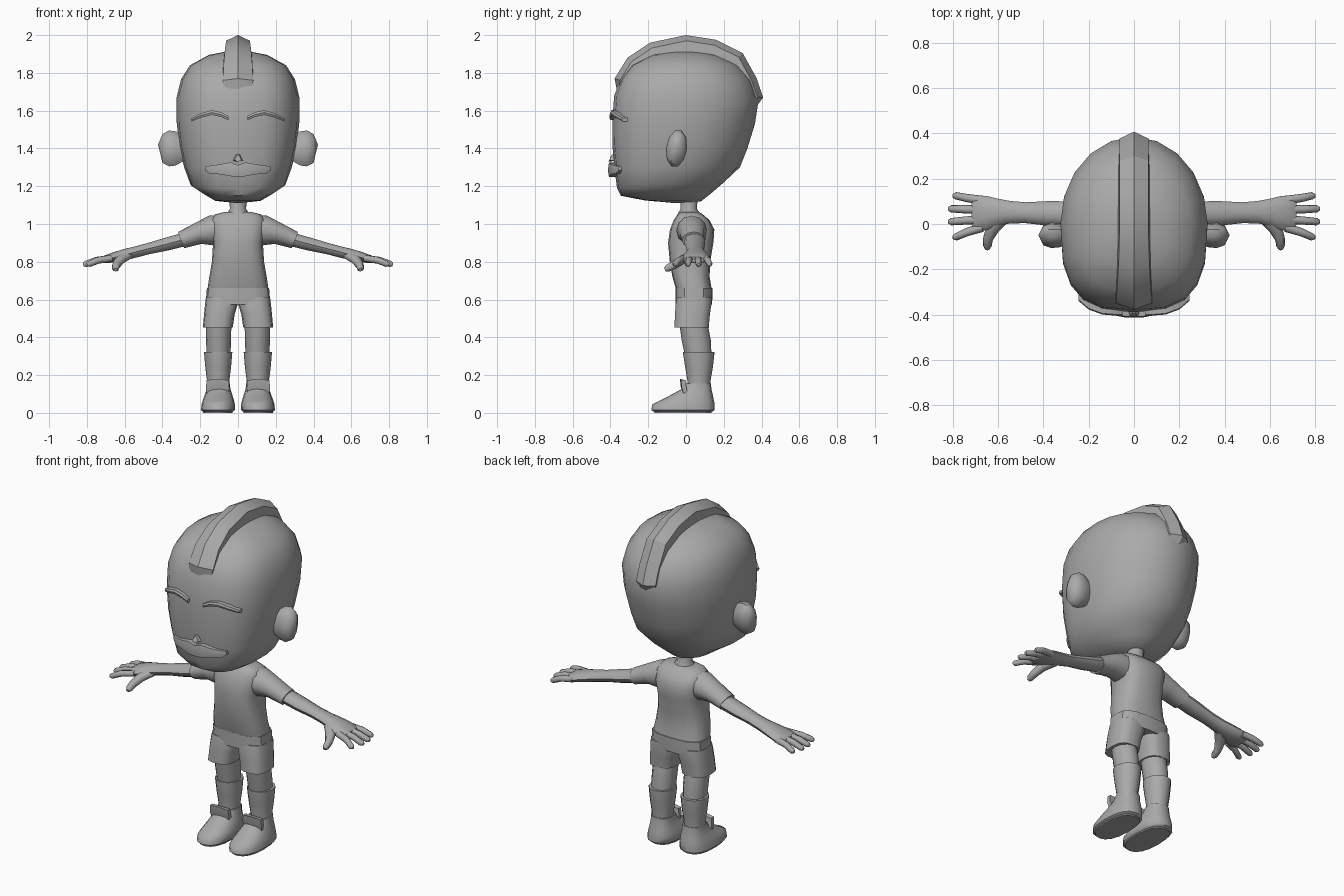
import bpy, bmesh, math
from mathutils import Vector

grey = bpy.data.materials.new("plain grey")
grey.diffuse_color = (0.4, 0.4, 0.4, 1)


def loft(name, rings, angle=40, start=None, end=None):
    """Skin a list of equal-length point rings, closing with caps or pole points."""
    bm = bmesh.new()
    rows = [[bm.verts.new(p) for p in r] for r in rings]
    n = len(rows[0])
    for a, b in zip(rows, rows[1:]):
        for i in range(n):
            bm.faces.new((a[i], a[(i + 1) % n], b[(i + 1) % n], b[i]))
    for row, pole in ((rows[0], start), (rows[-1], end)):
        if pole:
            tip = bm.verts.new(pole)
            for i in range(n):
                bm.faces.new((row[i], row[(i + 1) % n], tip))
        else:
            bm.faces.new(row)
    bmesh.ops.recalc_face_normals(bm, faces=bm.faces)
    me = bpy.data.meshes.new(name)
    bm.to_mesh(me)
    bm.free()
    me.materials.append(grey)
    ob = bpy.data.objects.new(name, me)
    bpy.context.collection.objects.link(ob)
    bpy.ops.object.select_all(action='DESELECT')
    ob.select_set(True)
    bpy.context.view_layer.objects.active = ob
    bpy.ops.object.shade_smooth_by_angle(angle=math.radians(angle))
    return ob


def oval(cx, rx, yf, yb, zf, zb=None, n=16, ef=2.0, eb=2.0):
    """Level or tilted superellipse ring from front (yf, zf) to back (yb, zb)."""
    zb = zf if zb is None else zb
    pts = []
    for i in range(n):
        t = 2 * math.pi * i / n
        c, s = math.cos(t), math.sin(t)
        e = ef if s < 0 else eb
        u = math.copysign(abs(c) ** (2 / e), c)
        v = math.copysign(abs(s) ** (2 / e), s)
        k = (v + 1) / 2
        pts.append((cx + rx * u, yf + (yb - yf) * k, zf + (zb - zf) * k))
    return pts


def limb(name, path, n=10, angle=40, s=1):
    """Tube along (x, y, z, side radius, height radius) stations, mirrored by s."""
    P = [Vector((s * p[0], p[1], p[2])) for p in path]
    rings = []
    for i, p in enumerate(P):
        d = (P[min(i + 1, len(P) - 1)] - P[max(i - 1, 0)]).normalized()
        side = Vector((0, 0, 1)).cross(d).normalized()
        up = d.cross(side)
        a, b = path[i][3:]
        rings.append([p + side * a * math.cos(2 * math.pi * k / n)
                      + up * b * math.sin(2 * math.pi * k / n) for k in range(n)])
    return loft(name, rings, angle)


def ribbon(name, stations, s=1):
    """Thin strip across the face; stations are (x, low z, high z, front y)."""
    return loft(name, [[(s * x, y + .05, a), (s * x, y, a), (s * x, y - .005, (a + b) / 2),
                        (s * x, y, b), (s * x, y + .05, b)] for x, a, b, y in stations], 30)


# Head: tilted rings with a flat face and a rounder back
skull = [(.12, -.22, .08, 1.125, 1.12), (.175, -.345, .13, 1.15, 1.16), (.25, -.365, .20, 1.19, 1.22),
         (.285, -.38, .285, 1.30, 1.30), (.31, -.39, .325, 1.42, 1.40), (.325, -.39, .365, 1.55, 1.53),
         (.325, -.38, .385, 1.68, 1.66), (.302, -.345, .35, 1.77, 1.76), (.255, -.29, .28, 1.84, 1.84),
         (.155, -.18, .17, 1.895, 1.895)]
loft("head", [oval(0, w, f, b, zf, zb, 20, 2.8, 2.0) for w, f, b, zf, zb in skull], 50,
     (0, -.05, 1.11), (0, 0, 1.925))

# Hair crest swept over the skull
path = [(-.365, 1.705, .07), (-.378, 1.77, .08), (-.31, 1.88, .075), (-.19, 1.96, .068), (0, 2.0, .063),
        (.16, 1.975, .063), (.30, 1.905, .063), (.375, 1.77, .063), (.408, 1.67, .063), (.365, 1.61, .055)]
rings = []
for i, (y, z, w) in enumerate(path):
    a, b = path[max(i - 1, 0)], path[min(i + 1, len(path) - 1)]
    t = Vector((0, b[0] - a[0], b[1] - a[1])).normalized()
    nrm = Vector((0, -t.z, t.y))
    flat = i in (0, len(path) - 1)
    rings.append([Vector((x, y, z)) - nrm * d for x, d in (
        (-w - .01, .11), (-w, .01 if flat else .03), (0, 0), (w, .01 if flat else .03), (w + .01, .11))])
loft("hair_crest", rings, 30)

# Nose and moustache
loft("nose", [[(-.03, -.37, 1.335), (0, -.37, 1.335), (.03, -.37, 1.335), (.012, -.37, 1.375), (-.012, -.37, 1.375)],
              [(-.018, -.405, 1.338), (0, -.41, 1.33), (.018, -.405, 1.338), (.006, -.395, 1.365),
               (-.006, -.395, 1.365)]], 30)
half = [(.175, 1.285, 1.305, -.355), (.15, 1.265, 1.308, -.375), (.09, 1.263, 1.317, -.398),
        (.04, 1.253, 1.326, -.408)]
ribbon("moustache", [(-x, a, b, y) for x, a, b, y in half] + [(0, 1.25, 1.312, -.408)] + half[::-1])

# Neck and shirt
loft("neck", [oval(0, r, .015 - r, .015 + r, z, n=12) for z, r in
              ((1.03, .066), (1.06, .056), (1.08, .043), (1.15, .047))])
loft("shirt", [oval(0, w, f, b, z, n=16, ef=3, eb=2.8) for z, w, f, b in
               ((.645, .163, -.05, .138), (.72, .152, -.072, .125), (.80, .138, -.086, .128),
                (.90, .132, -.095, .145), (.97, .145, -.085, .15), (1.02, .145, -.065, .125),
                (1.05, .125, -.045, .09), (1.063, .075, -.03, .07))])

# Shorts: hip band
loft("shorts_hips", [oval(0, w, f, b, z, n=16, ef=3, eb=3) for z, w, f, b in
                     ((.575, .172, -.055, .138), (.62, .168, -.055, .14), (.66, .165, -.055, .14))], 35)

for s, side in ((1, "left"), (-1, "right")):
    # Ear
    loft(side + "_ear", [[(s * x, -.05 + .056 * k * math.cos(a) + .01 * math.sin(a), 1.4 + .1 * k * math.sin(a))
                          for a in [math.pi * j / 5 for j in range(10)]]
                         for x, k in ((.27, .6), (.33, .95), (.365, 1), (.40, .8))], 50, None, (s * .423, -.05, 1.42))
    # Eyebrow
    ribbon(side + "_eyebrow", [(.05, 1.55, 1.572, -.40), (.09, 1.567, 1.592, -.399), (.14, 1.577, 1.603, -.395),
                               (.20, 1.562, 1.584, -.373), (.245, 1.543, 1.56, -.335)], s)
    # Sleeve and arm
    limb(side + "_sleeve", [(.07, .03, .975, .075, .075), (.14, .03, .965, .08, .08), (.21, .035, .95, .068, .058),
                            (.30, .04, .915, .062, .046)], 12, 40, s)
    limb(side + "_arm", [(.27, .045, .922, .055, .038), (.38, .047, .893, .054, .036), (.48, .05, .868, .046, .031),
                         (.55, .052, .85, .05, .031), (.60, .052, .838, .06, .031), (.65, .05, .825, .075, .028),
                         (.70, .045, .813, .08, .022), (.715, .045, .81, .07, .015)], 10, 50, s)
    # Fingers and thumb
    for i, (y0, x1, y1) in enumerate(((.105, .80, .125), (.063, .82, .067), (.02, .82, .01), (-.015, .80, -.058))):
        m = (x1 + .68) / 2
        z1 = .785
        limb("%s_finger_%d" % (side, i + 1), [(.67, y0, .818, .02, .018), (m, (y0 + y1) / 2, .808, .018, .018),
                                              (x1 - .012, y1, z1 + .003, .016, .016), (x1, y1, z1, .009, .009)], 8, 60, s)
    limb(side + "_thumb", [(.585, .03, .835, .035, .024), (.625, -.02, .81, .03, .024), (.645, -.065, .782, .022, .022),
                           (.648, -.098, .765, .019, .019), (.648, -.112, .758, .01, .01)], 8, 60, s)
    # Shorts leg
    loft(side + "_shorts_leg", [oval(s * c, r, f, b, z, n=14, ef=2.8, eb=2.8) for z, c, r, f, b in
                                ((.452, .107, .079, -.063, .122), (.52, .099, .081, -.06, .128),
                                 (.58, .087, .087, -.056, .137), (.61, .086, .084, -.05, .135))])
    # Bare leg, then sock with a raised cuff
    loft(side + "_leg", [oval(s * .103, r, f, b, z, n=12) for z, r, f, b in
                         ((.30, .063, -.005, .135), (.38, .066, -.022, .132), (.47, .068, -.035, .115))])
    loft(side + "_sock", [oval(s * c, r, f, b, z, n=12) for z, c, r, f, b in
                          ((.10, .105, .058, .005, .132), (.17, .105, .059, .008, .13), (.24, .105, .068, -.004, .142),
                           (.31, .105, .074, -.015, .15), (.323, .105, .075, -.015, .15))])
    # Shoe with a toe, and its upright tongue
    loft(side + "_shoe", [oval(s * c, r, f, b, z, n=16, ef=2.3, eb=2.6) for z, c, r, f, b in
                          ((.007, .106, .08, -.172, .14), (.015, .106, .09, -.184, .152),
                           (.045, .105, .088, -.178, .152), (.065, .104, .083, -.14, .148),
                           (.095, .103, .073, -.08, .142), (.125, .103, .063, -.025, .135), (.155, .103, .06, .0, .132))], 55)
    loft(side + "_shoe_tongue", [[(s * (.108 + dx), y + dy, z - abs(dx) * .12) for dx, dy in
                                  ((-w, .012), (-w, -.012), (0, -.018), (w, -.012), (w, .012))]
                                 for z, y, w in ((.105, .0, .058), (.14, -.01, .062), (.18, -.014, .058))], 30)
    # Sole plate touching the ground
    loft(side + "_sole", [oval(s * .106, .078, -.168, .136, z, n=16, ef=2.3, eb=2.6) for z in (0, .012)])
